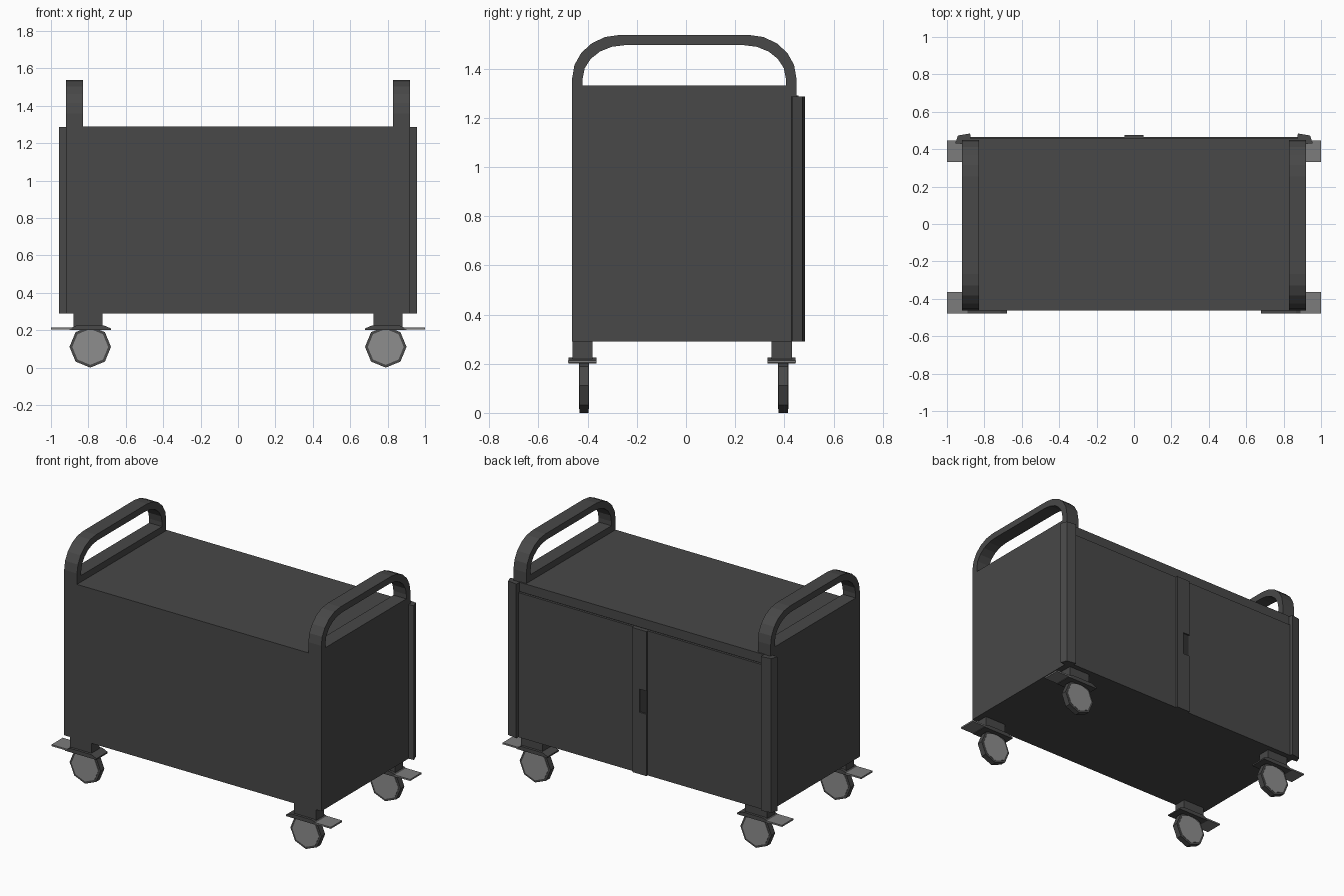
import bpy, bmesh, math
from mathutils import Vector

if "Cube" in bpy.data.objects:
    bpy.data.objects.remove(bpy.data.objects["Cube"])


def material(name, v):
    m = bpy.data.materials.new(name)
    m.diffuse_color = (v, v, v, 1)
    m.use_nodes = True
    m.node_tree.nodes["Principled BSDF"].inputs["Base Color"].default_value = m.diffuse_color
    return m


DARK = material("dark_grey", 0.065)
BLACK = material("near_black", 0.03)
MID = material("mid_grey", 0.2)
LIGHT = material("light_grey", 0.27)


def finish(name, bm, mat):
    bmesh.ops.recalc_face_normals(bm, faces=bm.faces)
    me = bpy.data.meshes.new(name)
    bm.to_mesh(me)
    bm.free()
    me.materials.append(mat)
    ob = bpy.data.objects.new(name, me)
    bpy.context.collection.objects.link(ob)
    return ob


def prism(name, points, offset, mat=DARK):
    """Extrude a flat outline along an offset vector."""
    bm = bmesh.new()
    face = bm.faces.new([bm.verts.new(p) for p in points])
    geo = bmesh.ops.extrude_face_region(bm, geom=[face])["geom"]
    bmesh.ops.translate(bm, vec=Vector(offset),
                        verts=[g for g in geo if isinstance(g, bmesh.types.BMVert)])
    return finish(name, bm, mat)


def box(name, x, y, z, mat=DARK):
    pts = [(x[0], y[0], z[0]), (x[1], y[0], z[0]), (x[1], y[1], z[0]), (x[0], y[1], z[0])]
    return prism(name, pts, (0, 0, z[1] - z[0]), mat)


def quarter(cy, cz, ry, rz, a0, a1, n=5):
    out = []
    for i in range(n + 1):
        a = math.radians(a0 + (a1 - a0) * i / n)
        out.append((cy + ry * math.cos(a), cz + rz * math.sin(a)))
    return out


# Cabinet with rear rail
box("cabinet", (-0.92, 0.92), (-0.463, 0.449), (0.29, 1.29))
box("rear_top_rail", (-0.875, 0.875), (0.445, 0.457), (1.23, 1.29))

# Double doors, centre strip in pieces around a recessed pull
box("left_door", (0.0, 0.9), (0.445, 0.464), (0.29, 1.225))
box("right_door", (-0.9, 0.0), (0.445, 0.464), (0.29, 1.225))
box("door_strip_inner", (0.0, 0.05), (0.46, 0.477), (0.29, 1.225))
box("door_strip_lower", (-0.05, 0.0), (0.46, 0.477), (0.29, 0.69))
box("door_strip_upper", (-0.05, 0.0), (0.46, 0.477), (0.84, 1.225))
box("door_pull", (-0.048, 0.0), (0.46, 0.468), (0.69, 0.84), BLACK)

# Arched handle outline in the yz plane
outer = [(0.449, 1.29)] + quarter(0.254, 1.36, 0.195, 0.177, 0, 90) \
    + quarter(-0.268, 1.36, 0.195, 0.177, 90, 180) + [(-0.463, 1.29)]
inner = [(-0.42, 1.29)] + quarter(-0.25, 1.36, 0.17, 0.135, 180, 90) \
    + quarter(0.236, 1.36, 0.17, 0.135, 90, 0) + [(0.406, 1.29)]

for side, s in (("left", -1), ("right", 1)):
    # Handle and the raised lip below it
    prism(side + "_handle", [(s * 0.828, y, z) for y, z in outer + inner], (s * 0.092, 0, 0))
    box(side + "_lip", sorted((s * 0.828, s * 0.92)), (-0.43, 0.415), (1.285, 1.332))

    # Corner hinge post wrapped round the rear edge
    post = [(0.92, 0.428), (0.956, 0.432), (0.941, 0.473), (0.876, 0.484), (0.872, 0.445), (0.92, 0.445)]
    prism(side + "_hinge_post", [(s * x, y, 0.29) for x, y in post], (0, 0, 0.997))

    # Casters
    for end, cy in (("front", -0.421), ("rear", 0.389)):
        tag = end + "_" + side + "_caster_"
        cx = s * 0.79
        box(tag + "neck", sorted((s * 0.725, s * 0.88)), (cy - 0.041, cy + 0.041), (0.215, 0.292))
        flange = [(-0.112, 0.2), (0.112, 0.2), (0.112, 0.209), (0.075, 0.225), (-0.075, 0.225), (-0.112, 0.209)]
        prism(tag + "flange", [(cx + x, cy - 0.057, z) for x, z in flange], (0, 0.114, 0))
        box(tag + "pedal", sorted((s * 0.89, s * 1.0)), (cy - 0.058, cy + 0.058), (0.204, 0.214), MID)
        for part, r, hw, mat in (("wheel", 0.111, 0.019, DARK), ("hub", 0.096, 0.021, LIGHT)):
            ring = [(cx + r * math.sin(i * math.pi / 4), cy + 0.006 - hw,
                     0.111 + r * math.cos(i * math.pi / 4)) for i in range(8)]
            prism(tag + part, ring, (0, 2 * hw, 0), mat)
